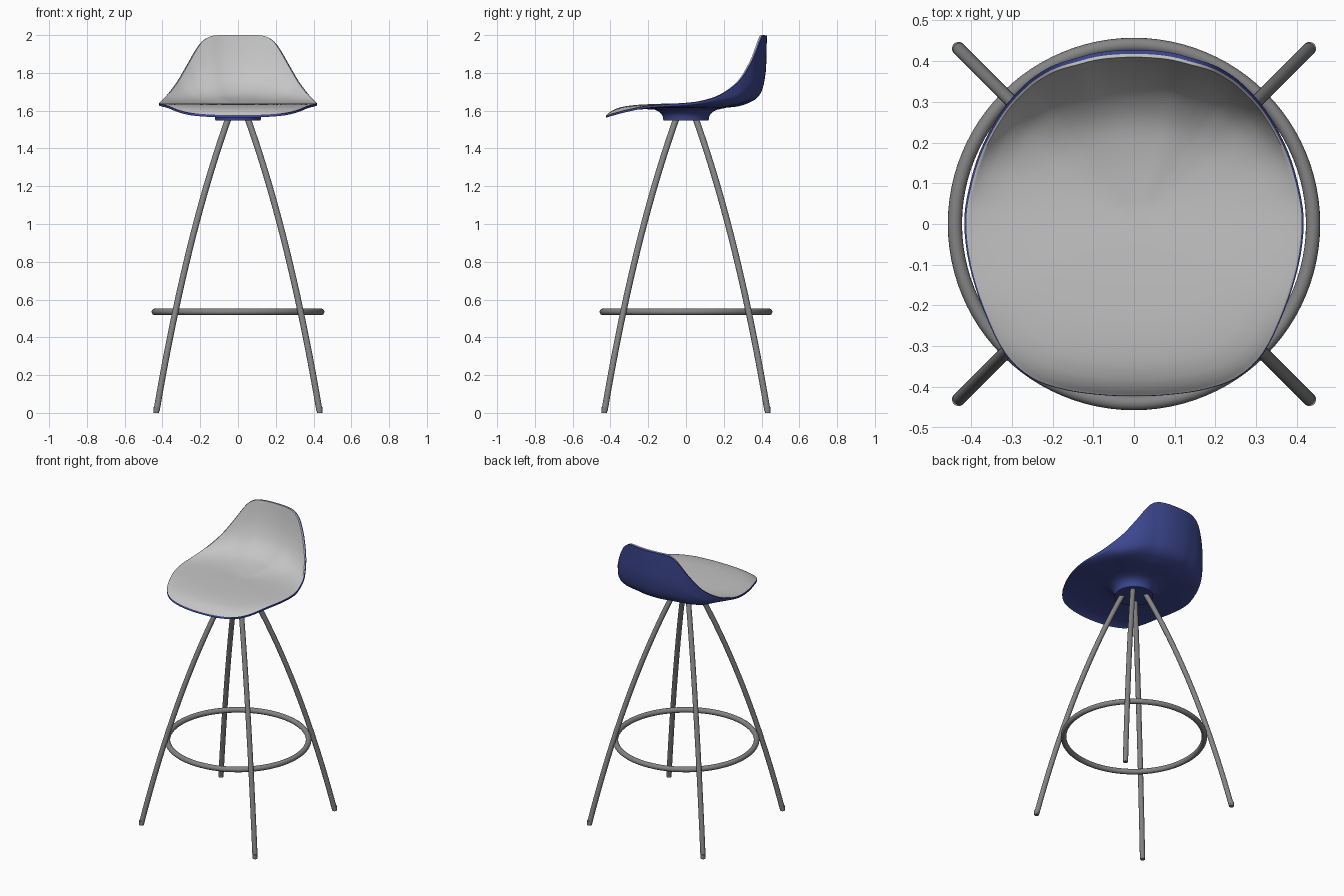
import bpy, bmesh, math
from mathutils import Vector

if "Cube" in bpy.data.objects:
    bpy.data.objects.remove(bpy.data.objects["Cube"])


def material(name, rgb):
    m = bpy.data.materials.new(name)
    m.diffuse_color = (*rgb, 1)
    m.use_nodes = True
    m.node_tree.nodes["Principled BSDF"].inputs["Base Color"].default_value = m.diffuse_color
    return m


GREY = material("light grey seat", (0.56, 0.56, 0.56))
BLUE = material("dark blue shell", (0.045, 0.062, 0.27))
METAL = material("grey metal", (0.23, 0.23, 0.23))


def smooth_curve(pts, steps, closed=False):
    """Catmull-Rom curve through the points."""
    pts = [Vector(p) for p in pts]
    n = len(pts)
    get = (lambda i: pts[i % n]) if closed else (lambda i: pts[max(0, min(n - 1, i))])
    out = []
    for i in range(n if closed else n - 1):
        p0, p1, p2, p3 = (get(i + k) for k in (-1, 0, 1, 2))
        for s in range(steps):
            t = s / steps
            out.append(0.5 * (2 * p1 + (p2 - p0) * t + (2 * p0 - 5 * p1 + 4 * p2 - p3) * t * t
                              + (3 * p1 - p0 - 3 * p2 + p3) * t ** 3))
    if not closed:
        out.append(pts[-1])
    return out


def smooth(obj, angle=40):
    bpy.ops.object.select_all(action='DESELECT')
    obj.select_set(True)
    bpy.context.view_layer.objects.active = obj
    bpy.ops.object.shade_smooth_by_angle(angle=math.radians(angle))


# Seat rim: right half from the back top to the front lip, then mirrored
half = [(0, .41, 2.0), (.08, .405, 2.0), (.14, .391, 1.995), (.185, .378, 1.968),
        (.22, .361, 1.92), (.26, .332, 1.85), (.315, .272, 1.755), (.368, .178, 1.685),
        (.398, .08, 1.653), (.408, 0, 1.642), (.397, -.1, 1.636), (.364, -.21, 1.627),
        (.314, -.315, 1.606), (.25, -.375, 1.59), (.17, -.404, 1.582), (.08, -.417, 1.578),
        (0, -.42, 1.577)]
rim = smooth_curve(half + [(-x, y, z) for x, y, z in half[-2:0:-1]], 4, closed=True)

# Radial sections: (fraction of radius, fraction of rim height)
top_profile = smooth_curve([(.1, 0, 0), (.375, .04, 0), (.62, .12, 0), (.8, .29, 0),
                            (.9, .51, 0), (.96, .75, 0), (1, 1, 0)], 4)
# Underside: (radius, height where the back rises, height at the front)
under_profile = smooth_curve([(1, 1, 1), (.995, .72, .97), (.985, .5, .89), (.945, .27, .69),
                              (.88, .15, .46), (.78, .08, .27), (.65, .03, .14),
                              (.5, .01, .08)], 3)
hub_profile = [(.165, 1.605), (.145, 1.596), (.13, 1.582), (.122, 1.568), (.12, 1.548)]
TOP_Z, UNDER_Z = 1.638, 1.612


def edge_width(p):
    d = p.y / math.hypot(p.x, p.y)
    return .009 + (.009 * d ** 3 if d > 0 else .006 * d)


rings = []
for a, b, _ in top_profile:
    rings.append([(p.x * a, p.y * a, TOP_Z + (p.z - TOP_Z) * b) for p in rim])


def outward(p, w):
    k = 1 + w / math.hypot(p.x, p.y)
    return p.x * k, p.y * k


rings.append([(*outward(p, edge_width(p) * .45), p.z - .001) for p in rim])
grey_count = len(rings) - 1
rings.append([(*outward(p, edge_width(p)), p.z - .003) for p in rim])
for a, full, thin in under_profile:
    ring = []
    for p in rim:
        w = max(0, min(1, (p.z - 1.62) / .13))
        w = w * w * (3 - 2 * w)
        x, y = outward(p, edge_width(p))
        b = thin + (full - thin) * w
        ring.append((x * a, y * a, UNDER_Z + (p.z - .014 - UNDER_Z) * b))
    rings.append(ring)
for r, z in hub_profile:
    rings.append([(p.x * r / math.hypot(p.x, p.y), p.y * r / math.hypot(p.x, p.y), z) for p in rim])

# Seat: one closed body, grey on top and blue underneath with its hub
bm = bmesh.new()
loops = [[bm.verts.new(c) for c in ring] for ring in rings]
n = len(rim)
for i in range(len(loops) - 1):
    for j in range(n):
        k = (j + 1) % n
        f = bm.faces.new((loops[i][j], loops[i][k], loops[i + 1][k], loops[i + 1][j]))
        f.material_index = 0 if i < grey_count else 1
bm.faces.new(loops[0])
bm.faces.new(loops[-1]).material_index = 1
bmesh.ops.recalc_face_normals(bm, faces=bm.faces)
mesh = bpy.data.meshes.new("seat")
bm.to_mesh(mesh)
bm.free()
mesh.materials.append(GREY)
mesh.materials.append(BLUE)
seat = bpy.data.objects.new("seat", mesh)
bpy.context.collection.objects.link(seat)
smooth(seat, 45)


# Legs: bowed tubes along the diagonals, each with a small foot glide
def leg(name, sx, sy):
    at = lambda d, z: Vector((sx * d, sy * d, z))
    a, c, b = at(.047, 1.57), at(.273, .942), at(.431, .012)
    cu = bpy.data.curves.new(name, 'CURVE')
    cu.dimensions = '3D'
    cu.bevel_depth = .0165
    cu.bevel_resolution = 5
    cu.use_fill_caps = True
    sp = cu.splines.new('BEZIER')
    sp.resolution_u = 20
    sp.bezier_points.add(1)
    for pt, co in zip(sp.bezier_points, (a, b)):
        pt.handle_left_type = pt.handle_right_type = 'FREE'
        pt.co = co
        pt.handle_left = pt.handle_right = co + (c - co) * 2 / 3
    cu.materials.append(METAL)
    obj = bpy.data.objects.new(name, cu)
    bpy.context.collection.objects.link(obj)
    bpy.ops.object.select_all(action='DESELECT')
    obj.select_set(True)
    bpy.context.view_layer.objects.active = obj
    bpy.ops.object.convert(target='MESH')
    smooth(bpy.context.object)
    bpy.ops.mesh.primitive_cylinder_add(vertices=20, radius=.015, depth=.03,
                                        location=at(.432, .015))
    foot = bpy.context.object
    foot.name = name + "_foot"
    foot.data.materials.append(METAL)
    smooth(foot)


for depth, sy in (("front", -1), ("back", 1)):
    for side, sx in (("left", -1), ("right", 1)):
        leg(f"{depth}_{side}_leg", sx, sy)

# Foot ring
bpy.ops.mesh.primitive_torus_add(major_segments=96, minor_segments=16, major_radius=.44,
                                 minor_radius=.0175, location=(0, 0, .535))
ring = bpy.context.object
ring.name = "foot_ring"
ring.data.materials.append(METAL)
smooth(ring)
